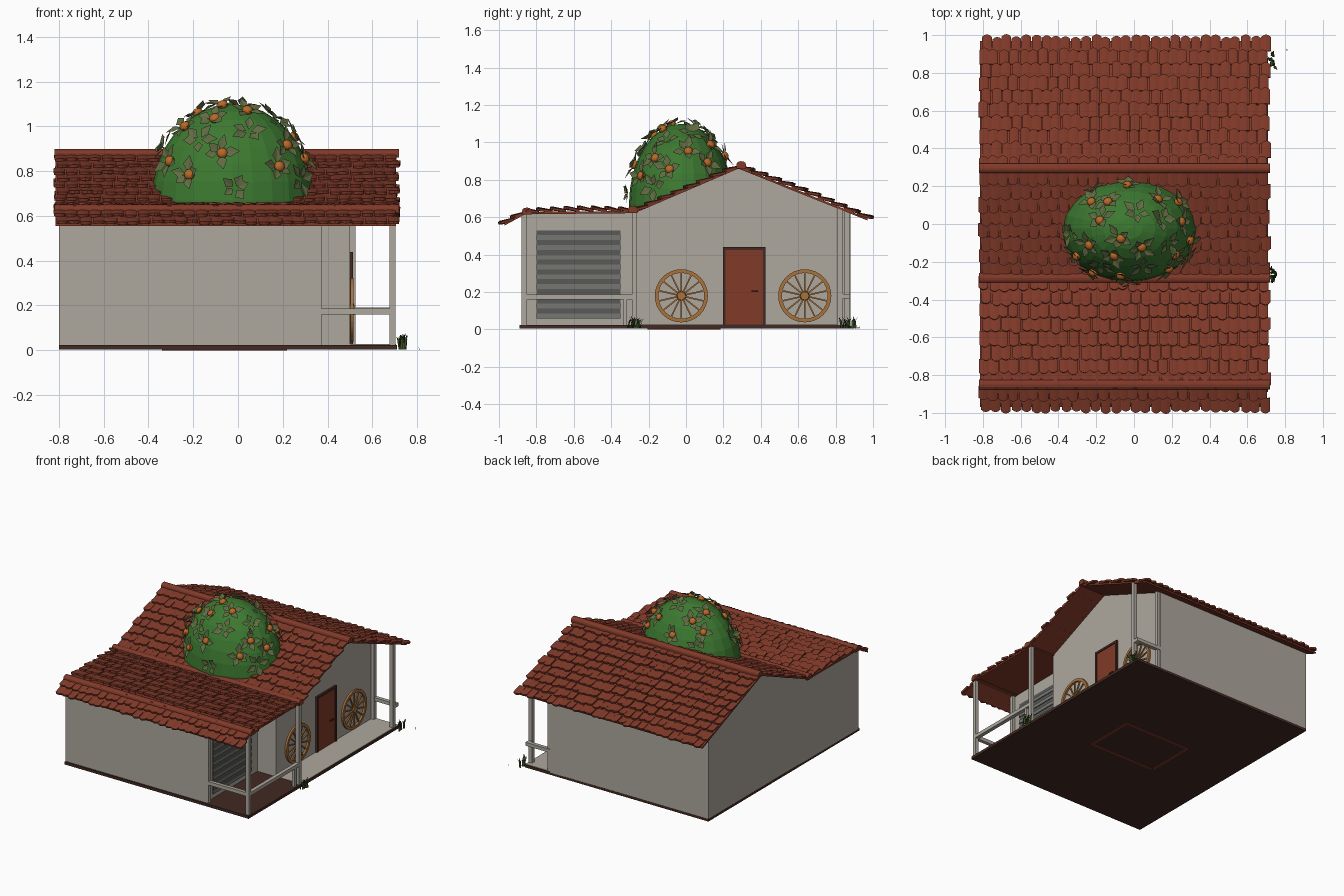
import bpy, bmesh, math, random
from mathutils import Vector, Matrix

random.seed(7)
if "Cube" in bpy.data.objects:
    bpy.data.objects.remove(bpy.data.objects["Cube"])


def material(name, rgb):
    m = bpy.data.materials.new(name)
    m.use_nodes = True
    m.diffuse_color = (*rgb, 1)
    m.node_tree.nodes["Principled BSDF"].inputs["Base Color"].default_value = (*rgb, 1)
    return m


PLASTER = material("plaster", (0.42, 0.39, 0.34))
CLAY = material("clay red", (0.22, 0.042, 0.022))
BROWN = material("dark brown", (0.055, 0.022, 0.016))
DARK = material("dark grey", (0.10, 0.10, 0.095))
GREY = material("mid grey", (0.18, 0.18, 0.17))
WOOD = material("wheel wood", (0.40, 0.17, 0.045))
GREEN = material("bush green", (0.045, 0.19, 0.03))
OLIVE = material("leaf olive", (0.12, 0.15, 0.055))
ORANGE = material("fruit orange", (0.48, 0.14, 0.02))
GRASS = material("grass green", (0.04, 0.07, 0.018))


def finish(name, bm, mat):
    me = bpy.data.meshes.new(name)
    bm.normal_update()
    bm.to_mesh(me)
    bm.free()
    me.materials.append(mat)
    ob = bpy.data.objects.new(name, me)
    bpy.context.collection.objects.link(ob)
    return ob


def add_box(bm, lo, hi):
    lo, hi = Vector(lo), Vector(hi)
    mat = Matrix.Translation((lo + hi) / 2) @ Matrix.Diagonal((*(hi - lo), 1))
    return bmesh.ops.create_cube(bm, size=1, matrix=mat)


def boxes(name, mat, *pairs):
    bm = bmesh.new()
    for lo, hi in pairs:
        add_box(bm, lo, hi)
    return finish(name, bm, mat)


def prism(name, mat, profile, x0, x1):
    """Extrude a (y, z) profile along x."""
    bm = bmesh.new()
    face = bm.faces.new([bm.verts.new((x0, y, z)) for y, z in profile])
    out = bmesh.ops.extrude_face_region(bm, geom=[face])["geom"]
    bmesh.ops.translate(bm, vec=(x1 - x0, 0, 0), verts=[v for v in out if isinstance(v, bmesh.types.BMVert)])
    bmesh.ops.recalc_face_normals(bm, faces=bm.faces)
    return finish(name, bm, mat)


# Ground slab, porch floor and the frame under the slab
boxes("ground_slab", BROWN, ((-0.8, -0.89, 0.004), (0.71, 0.88, 0.024)))
boxes("porch_floor", PLASTER, ((0.5, -0.27, 0.02), (0.705, 0.875, 0.027)))
fx, fy, fw = 0.27, 0.185, 0.02
boxes("underside_frame", CLAY,
      *[((-0.05 - fx, s * fy - fw, 0), (-0.05 + fx, s * fy, 0.006)) for s in (-1, 1)],
      *[((-0.05 + s * fx - fw, -fy, 0), (-0.05 + s * fx, fy, 0.006)) for s in (-1, 1)])

# Walls
prism("main_walls", PLASTER, [(-0.27, 0.02), (0.88, 0.02), (0.88, 0.63), (0.28, 0.86), (-0.27, 0.625)], -0.8, 0.5)
prism("annex_walls", PLASTER, [(-0.88, 0.02), (-0.27, 0.02), (-0.27, 0.625), (-0.88, 0.615)], -0.8, 0.35)

# Porch posts and rails
h = 0.014
posts = [(0.69, -0.865, 0.615), (0.69, -0.275, 0.63), (0.69, 0.825, 0.65),
         (0.36, -0.865, 0.615), (0.51, 0.86, 0.63)]
boxes("porch_posts", PLASTER, *[((x - h, y - h, 0.02), (x + h, y + h, z)) for x, y, z in posts])
boxes("porch_rails", PLASTER,
      ((0.36, -0.878, 0.16), (0.69, -0.852, 0.186)),
      ((0.676, -0.865, 0.16), (0.704, -0.275, 0.186)),
      ((0.5, 0.85, 0.165), (0.7, 0.878, 0.19)),
      ((0.676, 0.825, 0.165), (0.704, 0.878, 0.19)),
      ((0.68, -0.335, 0.02), (0.70, -0.315, 0.165)))

# Roller shutter
boxes("shutter_panel", DARK, ((0.345, -0.8, 0.06), (0.354, -0.35, 0.53)))
step = 0.47 / 9
boxes("shutter_slats", GREY,
      *[((0.35, -0.8, 0.06 + i * step), (0.36, -0.35, 0.06 + (i + 0.5) * step)) for i in range(9)])

# Door
boxes("door", CLAY, ((0.495, 0.21, 0.024), (0.508, 0.415, 0.425)))
boxes("door_frame", BROWN,
      ((0.495, 0.197, 0.024), (0.514, 0.211, 0.44)),
      ((0.495, 0.412, 0.024), (0.514, 0.426, 0.44)),
      ((0.495, 0.197, 0.424), (0.514, 0.426, 0.44)),
      ((0.505, 0.35, 0.2), (0.518, 0.385, 0.209)))


# Wagon wheels
def wheel(name, y, z, radius, spokes=14):
    bm = bmesh.new()
    face_x = Matrix.Translation((0.509, y, z)) @ Matrix.Rotation(math.pi / 2, 4, "Y")
    rings = []
    for i in range(32):
        a = math.tau * i / 32
        rings.append([bm.verts.new(face_x @ Vector((r * math.cos(a), r * math.sin(a), d)))
                      for r, d in ((radius, -h / 2), (radius, h / 2), (radius * 0.86, h / 2), (radius * 0.86, -h / 2))])
    for a, b in zip(rings, rings[1:] + rings[:1]):
        for k in range(4):
            bm.faces.new((a[k], b[k], b[k - 3], a[k - 3]))
    for i in range(spokes):
        turn = face_x @ Matrix.Rotation(math.tau * i / spokes, 4, "Z")
        spoke = add_box(bm, (0.01, -0.004, -0.004), (radius * 0.9, 0.004, 0.004))
        bmesh.ops.transform(bm, matrix=turn, verts=spoke["verts"])
    bmesh.ops.create_cone(bm, cap_ends=True, segments=16, radius1=0.027, radius2=0.022, depth=0.022, matrix=face_x)
    bmesh.ops.recalc_face_normals(bm, faces=bm.faces)
    return finish(name, bm, WOOD)


wheel("left_wheel", 0.635, 0.18, 0.142)
wheel("right_wheel", -0.025, 0.18, 0.142)


# Tiled roof slopes: rows of slightly arched, overlapping tiles
def tile_slope(name, top, bottom, rows, bulge=0, columns=29):
    bm = bmesh.new()
    top, bottom = Vector((0, *top)), Vector((0, *bottom))
    run = bottom - top
    normal = run.cross(Vector((1, 0, 0))).normalized()
    if normal.z < 0:
        normal.negate()
    width = 1.53 / columns

    def point(x, t, lift):
        return top + run * t + normal * (lift + bulge * math.sin(math.pi * min(t, 1))) + Vector((x, 0, 0))

    for r in range(rows):
        for c in range(columns):
            x0 = -0.82 + c * width + random.uniform(-0.005, 0.005)
            if r % 2:
                x0 += width * 0.25
            t0, t1 = r / rows, (r + 1.08) / rows + random.uniform(-0.008, 0.008) / run.length
            lift = 0.013 + random.uniform(-0.002, 0.003)
            grid = []
            for k in range(5):
                u = k / 4
                arch = math.sin(math.pi * u)
                x = x0 + u * width * 0.97
                tip = t1 - (1 - arch) * 0.012 / run.length
                grid.append([bm.verts.new(point(x, t0, arch * 0.004)),
                             bm.verts.new(point(x, tip, lift + arch * 0.006))])
            for a, b in zip(grid, grid[1:]):
                bm.faces.new((a[0], a[1], b[1], b[0]))
    bm.normal_update()
    bmesh.ops.reverse_faces(bm, faces=[f for f in bm.faces if f.normal.z < 0])
    ob = finish(name, bm, CLAY)
    solid = ob.modifiers.new("thickness", "SOLIDIFY")
    solid.thickness = 0.013
    solid.offset = -1
    return ob


RIDGE, VALLEY, KINK = (0.28, 0.872), (-0.275, 0.634), (-0.86, 0.628)
tile_slope("back_roof_tiles", RIDGE, (0.985, 0.592), 10, 0.008)
tile_slope("middle_roof_tiles", RIDGE, VALLEY, 8)
tile_slope("annex_roof_tiles", VALLEY, KINK, 8, 0.01)
tile_slope("eave_roof_tiles", KINK, (-0.985, 0.562), 2)

# Roof boarding under the tiles
line = [(0.97, 0.595), RIDGE, VALLEY, KINK, (-0.97, 0.568)]
prism("roof_boarding", CLAY, line + [(y, z - 0.012) for y, z in reversed(line)], -0.815, 0.705)

# Ridge caps
for name, y, z in (("top_ridge", 0.295, 0.882), ("valley_ridge", -0.285, 0.642), ("eave_ridge", -0.85, 0.634)):
    arc = [(y + 0.026 * math.cos(math.pi * i / 6), z + 0.018 * math.sin(math.pi * i / 6)) for i in range(7)]
    prism(name, CLAY, arc + [(y - 0.026, z - 0.02), (y + 0.026, z - 0.02)], -0.82, 0.72)

# Rounded bush rising through the roof
CENTRE, RADII = Vector((-0.025, -0.025, 0.67)), Vector((0.36, 0.28, 0.43))
bm = bmesh.new()
bmesh.ops.create_uvsphere(bm, u_segments=24, v_segments=16, radius=1,
                          matrix=Matrix.Translation(CENTRE) @ Matrix.Diagonal((*RADII, 1)))
bmesh.ops.bisect_plane(bm, geom=bm.verts[:] + bm.edges[:] + bm.faces[:], plane_co=(0, 0, 0.63),
                       plane_no=(0, 0, -1), clear_outer=True)
finish("bush", bm, GREEN)


def add_leaf(bm, matrix, length, width):
    outline = [(0, 0, 0), (0.45, -0.5, 0.12), (1, 0, 0.1), (0.45, 0.5, 0.12)]
    v = [bm.verts.new(matrix @ Vector((a * length, b * width, c * length))) for a, b, c in outline]
    bm.faces.new((v[0], v[1], v[2]))
    bm.faces.new((v[0], v[2], v[3]))


# Leaf clusters with fruit, spread evenly over the bush
leaves, fruit = bmesh.new(), bmesh.new()
SITES = 34
for i in range(SITES):
    up = 0.06 + 0.93 * (i + 0.5) / SITES
    a = i * 2.39996 + random.uniform(-0.2, 0.2)
    flat = math.sqrt(1 - up * up)
    d = Vector((flat * math.cos(a), flat * math.sin(a), up))
    p = CENTRE + d * RADII
    if p.y > -0.27 and p.z < 0.64 + (p.y + 0.27) * 0.43 + 0.03:
        continue
    n = Vector(d[k] / RADII[k] for k in range(3)).normalized()
    frame = Matrix.Translation(p) @ n.to_track_quat("Z", "Y").to_matrix().to_4x4()
    spin = random.uniform(0, math.tau)
    for k in range(5):
        turn = (Matrix.Rotation(spin + k * math.tau / 5 + random.uniform(-0.3, 0.3), 4, "Z")
                @ Matrix.Rotation(random.uniform(-0.35, 0.05), 4, "Y"))
        add_leaf(leaves, frame @ turn @ Matrix.Translation((0.012, 0, 0.006)),
                 random.uniform(0.05, 0.085), random.uniform(0.04, 0.055))
    if i % 3 < 2:
        bmesh.ops.create_icosphere(fruit, subdivisions=2, radius=0.025,
                                   matrix=frame @ Matrix.Translation((0.01, 0, 0.008)) @ Matrix.Diagonal((1, 1, 0.8, 1)))
finish("bush_leaves", leaves, OLIVE)
for f in fruit.faces:
    f.smooth = True
finish("bush_fruit", fruit, ORANGE)

# Grass tufts beside the porch
bm = bmesh.new()
for x, y, count, size in ((0.735, -0.28, 14, 0.07), (0.735, 0.87, 14, 0.07), (0.81, 0.92, 3, 0.015)):
    for k in range(count):
        a = random.uniform(0, math.tau)
        root = Vector((x + random.uniform(-0.2, 0.2) * size, y + random.uniform(-0.55, 0.55) * size, 0.004))
        side = Vector((-math.sin(a), math.cos(a), 0)) * size * 0.1
        lean = Vector((math.cos(a) * 0.3, math.sin(a) * 0.4, 0)) * size
        mid = root + lean * 0.4 + Vector((0, 0, size * 0.6))
        tip = root + lean + Vector((0, 0, size * random.uniform(0.7, 1.05)))
        v = [bm.verts.new(q) for q in (root - side, root + side, mid + side, mid - side, tip)]
        bm.faces.new(v[:4])
        bm.faces.new((v[3], v[2], v[4]))
finish("grass_tufts", bm, GRASS)
